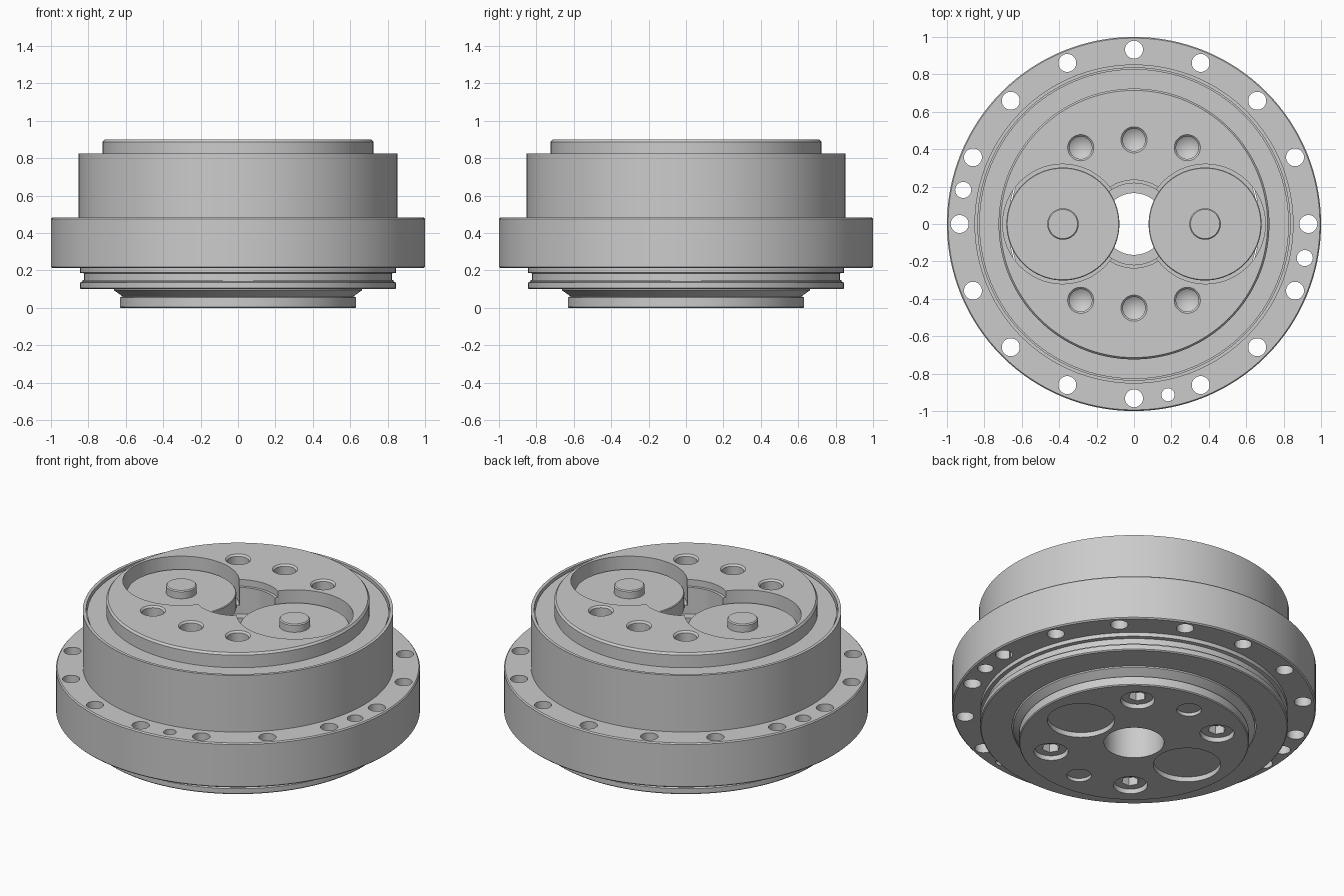
import bpy, bmesh
from math import cos, sin, pi, radians
from mathutils import Vector

if "Cube" in bpy.data.objects:
    bpy.data.objects.remove(bpy.data.objects["Cube"])


def lathe(name, profile, loc=(0, 0, 0), steps=128, ring=False):
    """Spin an (r, z) profile about z; ring=True closes the profile loop."""
    bm = bmesh.new()
    vs = [bm.verts.new((r, 0, z)) for r, z in profile]
    pairs = list(zip(vs, vs[1:])) + ([(vs[-1], vs[0])] if ring else [])
    es = [bm.edges.new(p) for p in pairs]
    bmesh.ops.spin(bm, geom=vs + es, cent=(0, 0, 0), axis=(0, 0, 1),
                   angle=2 * pi, steps=steps, use_merge=True)
    bmesh.ops.remove_doubles(bm, verts=bm.verts, dist=1e-5)
    bmesh.ops.recalc_face_normals(bm, faces=bm.faces)
    bmesh.ops.translate(bm, verts=bm.verts, vec=Vector(loc))
    me = bpy.data.meshes.new(name)
    bm.to_mesh(me)
    bm.free()
    ob = bpy.data.objects.new(name, me)
    bpy.context.collection.objects.link(ob)
    return ob


def cylinder(name, r, z0, z1, x=0, y=0, steps=40):
    return lathe(name, [(0, z0), (r, z0), (r, z1), (0, z1)], (x, y, 0), steps)


def cut(ob, cutters):
    """Subtract each cutter, bake the result and remove the cutters."""
    for c in cutters:
        c.hide_render = True
        m = ob.modifiers.new("cut", 'BOOLEAN')
        m.operation, m.solver, m.object = 'DIFFERENCE', 'EXACT', c
    dg = bpy.context.evaluated_depsgraph_get()
    me = bpy.data.meshes.new_from_object(ob.evaluated_get(dg))
    ob.modifiers.clear()
    ob.data = me
    for c in cutters:
        bpy.data.objects.remove(c)


def smooth(ob):
    bpy.ops.object.select_all(action='DESELECT')
    ob.select_set(True)
    bpy.context.view_layer.objects.active = ob
    bpy.ops.object.shade_smooth_by_angle(angle=radians(25))


# Outer case with bolt flange and lower sealing groove
case = lathe("outer_case", [
    (.67, .10), (.84, .10), (.846, .106), (.846, .135), (.832, .14), (.832, .148),
    (.824, .15), (.824, .185), (.845, .188), (.845, .212), (.993, .212), (1, .219),
    (1, .475), (.994, .482), (.853, .482), (.853, .825), (.835, .825),
    (.835, .785), (.67, .785)], ring=True)

# Flange bolt holes plus dowel and jacking holes
holes = [(.932 * cos(i * pi / 8), .932 * sin(i * pi / 8), .048) for i in range(16)]
holes += [(.913, -.182, .043), (-.913, .182, .043), (.182, -.913, .035)]
cut(case, [cylinder("hole_cutter", r, .1, .6, x, y, 28) for x, y, r in holes])

# Inner carrier hub: bottom plate, top plate and stepped central bore
hub = lathe("carrier_hub", [
    (.165, 0), (.627, 0), (.632, .006), (.632, .055), (.618, .062), (.664, .095),
    (.664, .79), (.828, .79), (.828, .812), (.724, .812), (.724, .888), (.714, .9),
    (.235, .9), (.235, .86), (.218, .86), (.218, .70), (.165, .70)], ring=True)

cutters = []
top_holes = [(0, .45), (.285, .408), (-.285, .408)]
for sy in (1, -1):
    # Drilled blind holes in the top face
    for x, y in top_holes:
        cutters.append(lathe("drill_cutter", [
            (0, .66), (.06, .70), (.06, .89), (.08, .91), (0, .91)], (x, sy * y, 0), 32))
    # Round bottom recesses and screw counterbores
    cutters.append(cylinder("plug_cutter", .068, -.1, .02, 0, sy * .47))
    for sx in (1, -1):
        cutters.append(cylinder("bore_cutter", .094, -.1, .10, sx * .285, sy * .37))
for sx in (1, -1):
    cutters.append(cylinder("pocket_cutter", .32, .75, 1, sx * .382, 0, 80))
    cutters.append(cylinder("recess_cutter", .185, -.1, .03, sx * .38, 0, 56))
cut(hub, cutters)

parts = [case, hub]

# Planet wheels with raised shaft ends
for sx, side in ((-1, "left"), (1, "right")):
    parts.append(lathe("planet_wheel_" + side, [
        (0, .74), (.302, .74), (.302, .826), (.298, .83), (.084, .83),
        (.084, .872), (.078, .878), (0, .878)], (sx * .38, 0, 0), 80))

# Socket head screws in the bottom plate
for sx in (1, -1):
    for sy in (1, -1):
        x, y = sx * .285, sy * .37
        screw = cylinder("socket_screw", .088, .025, .11, x, y)
        cut(screw, [cylinder("hex_cutter", .05, -.1, .075, x, y, 6)])
        parts.append(screw)

for p in parts:
    smooth(p)
